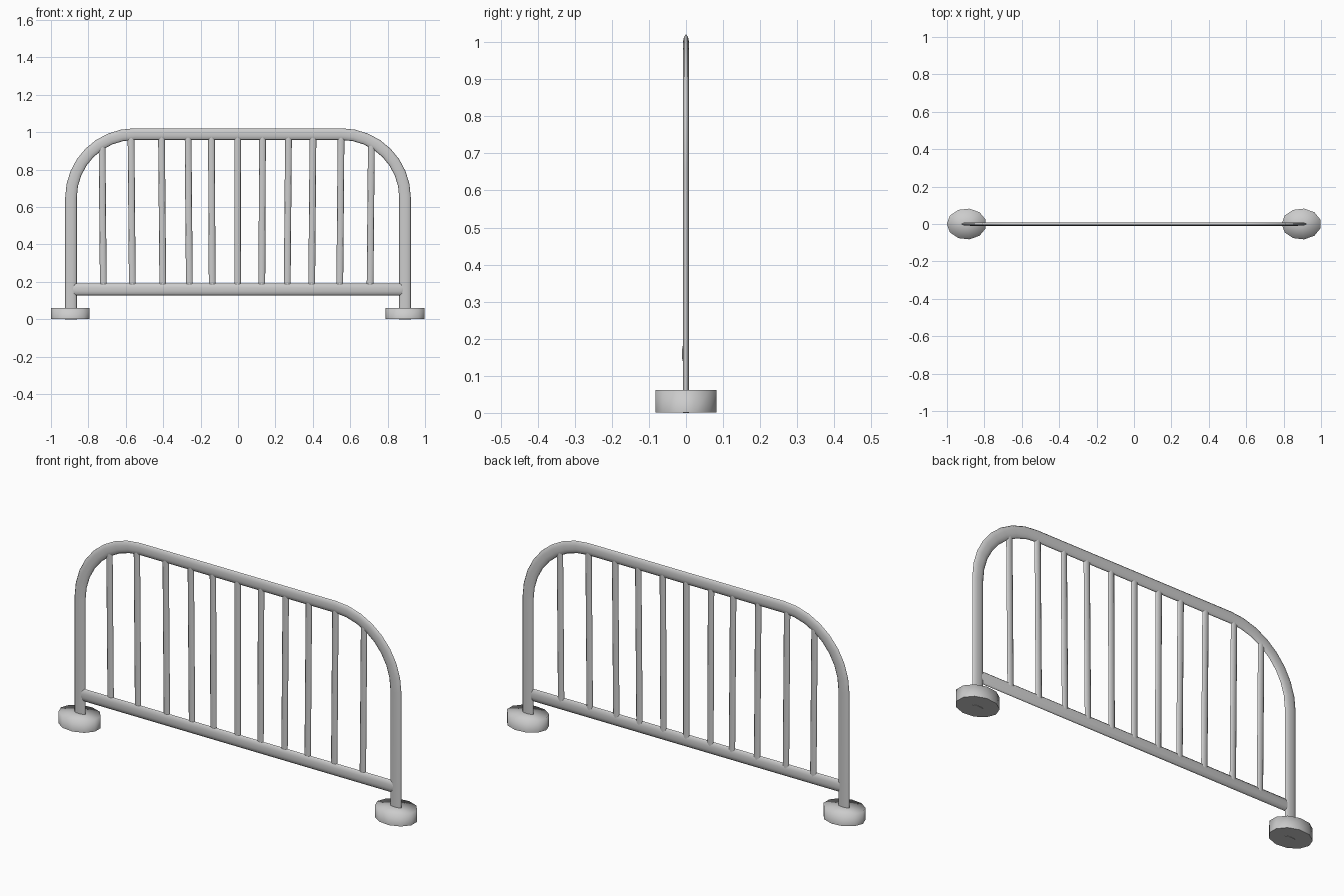
import bpy, bmesh, math
from mathutils import Vector

cube = bpy.data.objects.get("Cube")
if cube:
    bpy.data.objects.remove(cube, do_unlink=True)

steel = bpy.data.materials.new("light_grey_steel")
steel.use_nodes = True
GREY = (0.6, 0.6, 0.6, 1)
steel.diffuse_color = GREY
steel.node_tree.nodes["Principled BSDF"].inputs["Base Color"].default_value = GREY


def finish(name, bm):
    bmesh.ops.recalc_face_normals(bm, faces=bm.faces)
    mesh = bpy.data.meshes.new(name)
    bm.to_mesh(mesh)
    bm.free()
    mesh.materials.append(steel)
    obj = bpy.data.objects.new(name, mesh)
    bpy.context.collection.objects.link(obj)
    return obj


def tube(name, path, width, depth, y=0, taper=None, sides=10):
    """Sweep a flattened round section along (x, z) points."""
    pts = [Vector((x, 0, z)) for x, z in path]
    bm = bmesh.new()
    rings = []
    for i, p in enumerate(pts):
        along = Vector()
        if i > 0:
            along += (p - pts[i - 1]).normalized()
        if i < len(pts) - 1:
            along += (pts[i + 1] - p).normalized()
        along.normalize()
        across = Vector((along.z, 0, -along.x))
        s = taper[i] if taper else 1
        ring = []
        for k in range(sides):
            a = math.tau * k / sides
            co = p + across * (math.cos(a) * width * s)
            co.y = y + math.sin(a) * depth * s
            ring.append(bm.verts.new(co))
        rings.append(ring)
    for r0, r1 in zip(rings, rings[1:]):
        for k in range(sides):
            n = (k + 1) % sides
            bm.faces.new((r0[k], r0[n], r1[n], r1[k])).smooth = True
    bm.faces.new(rings[0])
    bm.faces.new(rings[-1])
    return finish(name, bm)


# Outer hoop: two posts joined by rounded corners and a top rail
POST, TOP, BEND = 0.893, 0.99, 0.34
STEPS = 8
half = [(-POST, 0.0)]
for i in range(STEPS + 1):
    a = math.pi / 2 * i / STEPS
    half.append((-POST + BEND * (1 - math.cos(a)), TOP - BEND * (1 - math.sin(a))))
hoop = half + [(-x, z) for x, z in reversed(half)]
tube("outer_hoop", hoop, 0.031, 0.009)

# Lower rail with chamfered ends, set slightly forward
tube("lower_rail", [(-0.89, 0.16), (-0.87, 0.16), (0.87, 0.16), (0.89, 0.16)],
     0.032, 0.0095, y=-0.002, taper=[0.5, 1, 1, 0.5])

# Upright bars, leaning very slightly outward
BARS = [-0.727, -0.572, -0.409, -0.267, -0.142, -0.002, 0.131, 0.27, 0.401, 0.551, 0.713]
for i, x in enumerate(BARS):
    over = max(0, abs(x) - (POST - BEND))
    top = TOP - BEND + math.sqrt(BEND ** 2 - over ** 2)
    foot_x = x - math.copysign(0.007, x) * min(1, abs(x) * 4)
    tube(f"upright_bar_{i + 1}", [(foot_x, 0.165), (x, top)], 0.018, 0.007, sides=8)

# Feet: short softly shaded discs with a flat underside
for side, sx in (("right", -1), ("left", 1)):
    bm = bmesh.new()
    bmesh.ops.create_cone(bm, cap_ends=True, cap_tris=True, segments=11,
                          radius1=1, radius2=1, depth=0.06)
    for v in bm.verts:
        a = math.atan2(v.co.y, v.co.x) + math.pi
        r = v.co.xy.length
        v.co.x, v.co.y = r * math.sin(a) * 0.106, r * math.cos(a) * 0.083
        v.co.x += sx * 0.895
        v.co.z += 0.0315
    for f in bm.faces:
        under = f.calc_center_median().z < 0.01
        f.smooth = not under
    finish(f"{side}_foot", bm)
